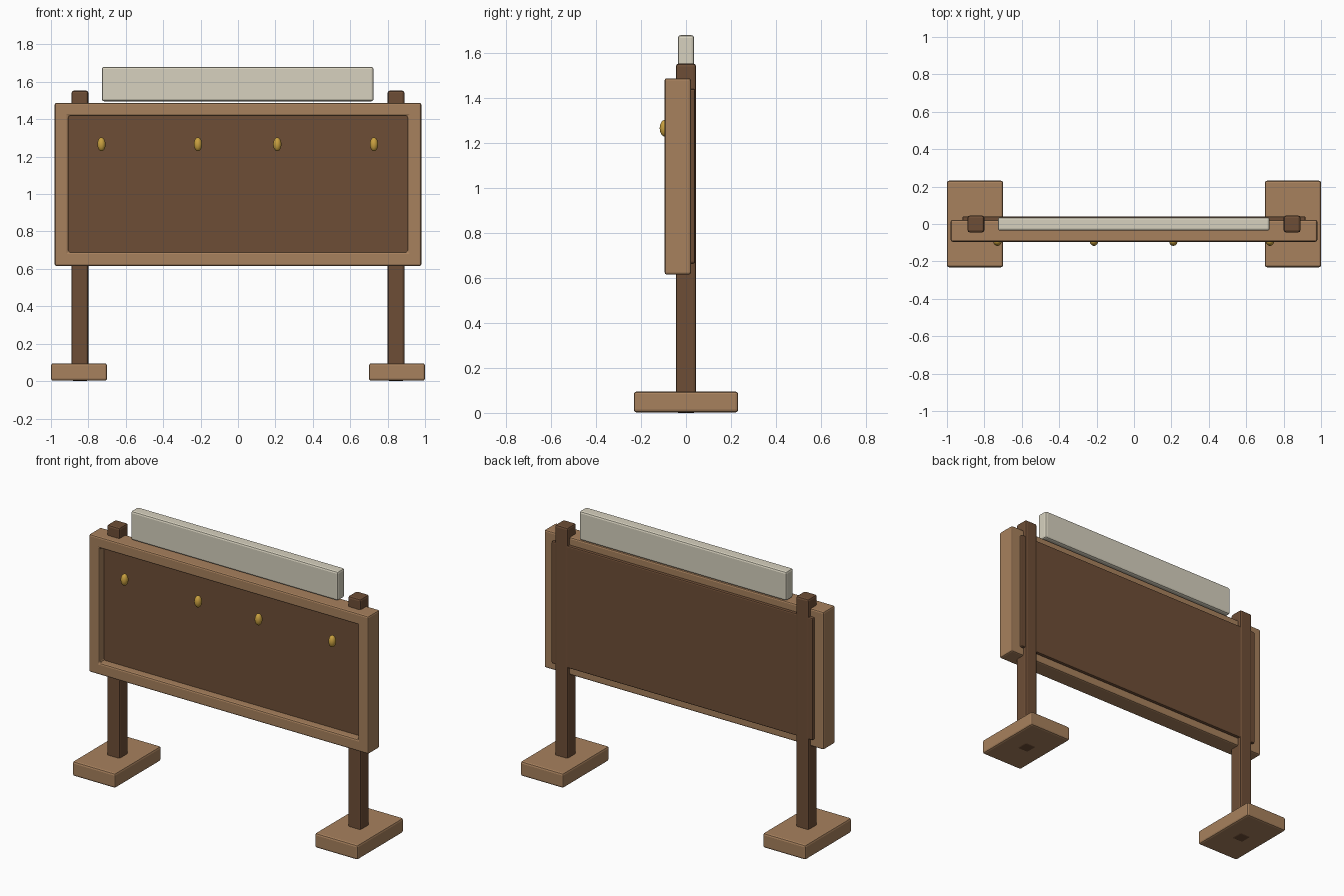
import bpy, bmesh, math

if "Cube" in bpy.data.objects:
    bpy.data.objects.remove(bpy.data.objects["Cube"])


def material(name, rgb):
    m = bpy.data.materials.new(name)
    m.diffuse_color = (*rgb, 1)
    m.use_nodes = True
    m.node_tree.nodes["Principled BSDF"].inputs["Base Color"].default_value = m.diffuse_color
    return m


light_wood = material("light_wood", (0.39, 0.22, 0.11))
dark_wood = material("dark_wood", (0.155, 0.076, 0.037))
cream = material("cream", (0.68, 0.64, 0.52))
brass = material("brass", (0.58, 0.35, 0.05))


def finish(bm, name, mat, bevel=0.0):
    bmesh.ops.recalc_face_normals(bm, faces=bm.faces)
    me = bpy.data.meshes.new(name)
    bm.to_mesh(me)
    bm.free()
    me.materials.append(mat)
    ob = bpy.data.objects.new(name, me)
    bpy.context.collection.objects.link(ob)
    if bevel:
        b = ob.modifiers.new("bevel", 'BEVEL')
        b.width = bevel
        b.segments = 2
        b.limit_method = 'ANGLE'
    return ob


def box(name, x, y, z, mat, bevel):
    bm = bmesh.new()
    bmesh.ops.create_cube(bm, size=1)
    for v in bm.verts:
        v.co = [r[0] if c < 0 else r[1] for c, r in zip(v.co, (x, y, z))]
    return finish(bm, name, mat, bevel)


# Feet and posts
for side, s in (("left", -1), ("right", 1)):
    fx = sorted((s * 0.70, s * 1.0))
    px = sorted((s * 0.80, s * 0.89))
    box(f"{side}_foot", fx, (-0.232, 0.232), (0.002, 0.095), light_wood, 0.012)
    box(f"{side}_post", px, (-0.045, 0.045), (0, 1.553), dark_wood, 0.012)

# Back panel
box("panel", (-0.917, 0.917), (-0.046, 0.041), (0.665, 1.44), dark_wood, 0.008)

# Picture frame around the panel: a rectangular ring
bm = bmesh.new()
loops = []
for y in (-0.095, 0.022):
    for hx, z0, z1 in ((0.98, 0.615, 1.488), (0.907, 0.69, 1.418)):
        loops.append([bm.verts.new((x, y, z)) for x, z in
                      ((-hx, z0), (hx, z0), (hx, z1), (-hx, z1))])
fo, fi, bo, bi = loops
for a, b in ((fo, fi), (fi, bi), (bi, bo), (bo, fo)):
    for i in range(4):
        j = (i + 1) % 4
        bm.faces.new((a[i], a[j], b[j], b[i]))
finish(bm, "frame", light_wood, 0.01)

# Header board
box("header_board", (-0.728, 0.725), (-0.036, 0.036), (1.496, 1.68), cream, 0.012)

# Brass pegs: flattened spheres
for i, x in enumerate((-0.73, -0.214, 0.21, 0.727)):
    bm = bmesh.new()
    bmesh.ops.create_uvsphere(bm, u_segments=20, v_segments=12, radius=1)
    for v in bm.verts:
        v.co = (x + v.co.x * 0.022, -0.094 + v.co.y * 0.023, 1.266 + v.co.z * 0.037)
    for f in bm.faces:
        f.smooth = True
    finish(bm, f"peg_{i + 1}", brass)
